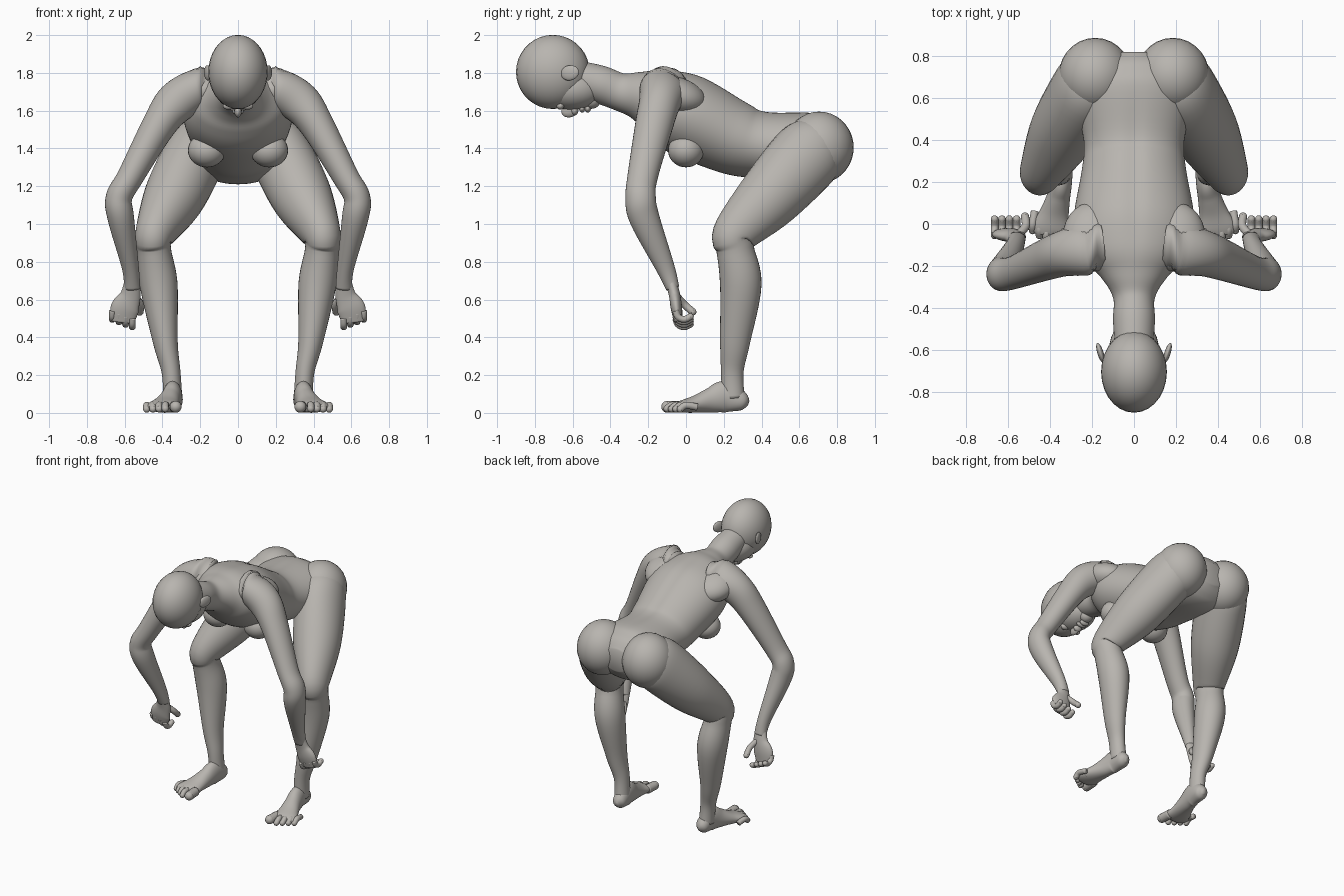
import bpy, bmesh, math
from mathutils import Vector, Matrix

cube = bpy.data.objects.get("Cube")
if cube:
    bpy.data.objects.remove(cube, do_unlink=True)

clay = bpy.data.materials.new("warm grey clay")
clay.use_nodes = True
clay_colour = (.48, .46, .43, 1)
clay.diffuse_color = clay_colour
clay.node_tree.nodes["Principled BSDF"].inputs["Base Color"].default_value = clay_colour


def finish(bm, name):
    """Turn the working mesh into a smooth, coloured object."""
    bmesh.ops.recalc_face_normals(bm, faces=bm.faces)
    for face in bm.faces:
        face.smooth = True
    mesh = bpy.data.meshes.new(name)
    bm.to_mesh(mesh)
    bm.free()
    mesh.materials.append(clay)
    obj = bpy.data.objects.new(name, mesh)
    bpy.context.collection.objects.link(obj)
    return obj


def blend(before, start, end, after, t):
    """Catmull-Rom value between start and end."""
    slope_in, slope_out = (end - before) / 2, (after - start) / 2
    gap = end - start
    return (start + slope_in * t + (3 * gap - 2 * slope_in - slope_out) * t ** 2
            + (slope_in + slope_out - 2 * gap) * t ** 3)


def resample(stations, steps=6):
    """Smooth list of stations that passes through the given ones."""
    padded = [stations[0], *stations, stations[-1]]
    smooth = []
    for window in zip(padded, padded[1:], padded[2:], padded[3:]):
        for step in range(steps):
            smooth.append([blend(*values, step / steps) for values in zip(*window)])
    smooth.append(list(stations[-1]))
    return smooth


def loft(name, stations, side=1, sides=32):
    """Closed tube through (x, y, z, half width, half depth), square to its path."""
    smooth = resample(stations)
    centres = [Vector((side * x, y, z)) for x, y, z, width, depth in smooth]
    bm = bmesh.new()
    rings = []
    for index, (centre, station) in enumerate(zip(centres, smooth)):
        following = centres[min(index + 1, len(centres) - 1)]
        previous = centres[max(index - 1, 0)]
        along = (following - previous).normalized()
        across = (Vector((1, 0, 0)) - along * along.x).normalized()
        wide, deep = across * station[-2], along.cross(across) * station[-1]
        angles = [math.tau * corner / sides for corner in range(sides)]
        rings.append([bm.verts.new(centre + wide * math.cos(angle) + deep * math.sin(angle))
                      for angle in angles])
    for ring, other in zip(rings, rings[1:]):
        for corner in range(sides):
            last = corner - 1
            bm.faces.new((ring[last], ring[corner], other[corner], other[last]))
    bm.faces.new(rings[0])
    bm.faces.new(rings[-1])
    return finish(bm, name)


def blob(name, centre, radii, side=1, tilt=0, turn=0):
    """Ellipsoid, tilted about x and turned about z."""
    x, y, z = centre
    matrix = (Matrix.Translation((side * x, y, z)) @ Matrix.Rotation(side * turn, 4, 'Z')
              @ Matrix.Rotation(tilt, 4, 'X') @ Matrix.Diagonal((*radii, 1)))
    bm = bmesh.new()
    bmesh.ops.create_uvsphere(bm, u_segments=28, v_segments=18, radius=1, matrix=matrix)
    return finish(bm, name)


def digit(name, path, radius, side):
    """Finger or toe with a rounded tip."""
    loft(name, [(*point, radius, radius) for point in path], side, sides=14)
    blob(name + "_tip", path[-1], (radius, radius, radius), side)


# Torso with neck, from the skull to the seat
torso = loft("torso", [
    (0, -.6, 1.78, .09, .09), (0, -.46, 1.74, .1, .1), (0, -.35, 1.7, .1, .1),
    (0, -.25, 1.68, .16, .13), (0, -.15, 1.65, .25, .18), (0, 0, 1.58, .29, .22),
    (0, .25, 1.46, .25, .2), (0, .4, 1.42, .24, .18), (0, .65, 1.4, .29, .19),
    (0, .76, 1.4, .24, .15), (0, .82, 1.4, .1, .08)], sides=72)

# Shallow groove along the spine
for vertex in torso.data.vertices:
    x, y, z = vertex.co
    if -.2 < y < .7 and z > 1.5:
        fade = math.sin(math.pi * (y + .2) / .9)
        vertex.co.z -= .01 * fade * math.exp(-(x / .04) ** 2)

# Head, looking down
blob("cranium", (0, -.705, 1.805), (.157, .195, .196))
blob("face", (0, -.61, 1.715), (.12, .165, .11), tilt=-.05)
blob("chin", (0, -.5, 1.66), (.05, .05, .05))
blob("nose", (0, -.615, 1.6), (.02, .045, .035), tilt=.3)
blob("nostrils", (0, -.59, 1.6), (.03, .02, .025))
blob("upper_lip", (0, -.55, 1.61), (.04, .016, .02))
blob("lower_lip", (0, -.52, 1.61), (.035, .016, .02))

for side, word in ((1, "left_"), (-1, "right_")):
    blob(word + "ear", (.16, -.615, 1.8), (.015, .05, .04), side, tilt=.2, turn=-.3)
    blob(word + "eyelid", (.05, -.665, 1.625), (.03, .02, .02), side)
    blob(word + "breast", (.165, 0, 1.39), (.1, .095, .09), side)
    blob(word + "buttock", (.185, .705, 1.405), (.175, .183, .19), side)
    blob(word + "shoulder_blade", (.19, -.06, 1.68), (.15, .17, .1), side, tilt=-.25)

    # Arm: collar, shoulder, upper arm, elbow, forearm, wrist
    loft(word + "arm", [
        (.15, -.11, 1.7, .1, .13), (.23, -.12, 1.7, .11, .13), (.33, -.14, 1.64, .11, .11),
        (.42, -.17, 1.52, .09, .1), (.57, -.23, 1.25, .07, .08), (.63, -.24, 1.14, .07, .08),
        (.62, -.22, 1.03, .07, .08), (.57, -.11, .77, .045, .05),
        (.56, -.07, .66, .043, .035)], side)

    # Hand with curled fingers
    loft(word + "palm", [
        (.56, -.08, .7, .04, .03), (.57, -.06, .62, .055, .03), (.6, -.05, .55, .075, .03),
        (.61, -.04, .48, .06, .02)], side)
    first_knuckle, last_knuckle = Vector((.56, -.01, .5)), Vector((.665, -.01, .54))
    for number in range(4):
        curl_centre = first_knuckle.lerp(last_knuckle, number / 3)
        curl = [curl_centre - .045 * Vector((0, math.cos(angle), math.sin(angle)))
                for angle in (0, .8, 1.6, 2.4)]
        digit(word + "finger", curl, .018, side)
    digit(word + "thumb", [(.55, -.05, .62), (.517, -.01, .575), (.52, .035, .535)], .02, side)

    # Leg: hip, thigh, knee, calf, shin, ankle
    loft(word + "leg", [
        (.19, .72, 1.43, .15, .15), (.23, .64, 1.36, .165, .19), (.34, .44, 1.14, .16, .17),
        (.44, .26, .95, .105, .12), (.445, .26, .87, .09, .1), (.42, .29, .68, .1, .11),
        (.385, .26, .38, .066, .08), (.355, .245, .22, .05, .06),
        (.345, .25, .08, .05, .06)], side)
    blob(word + "kneecap", (.45, .23, .96), (.08, .075, .095), side)

    # Foot, from heel to ball
    loft(word + "foot", [
        (.336, .33, .05, .01, .015), (.34, .3, .06, .045, .05), (.345, .21, .085, .05, .084),
        (.36, .13, .066, .056, .066), (.38, .05, .046, .07, .046),
        (.397, -.02, .034, .088, .033), (.4, -.05, .03, .07, .024)], side)

    # Toes, shorter towards the outside
    digit(word + "big_toe", [(.335, -.02, .033), (.33, -.1, .032)], .031, side)
    inner_toe, outer_toe = Vector((.385, -.1, .022)), Vector((.483, -.03, .02))
    for number in range(4):
        tip = inner_toe.lerp(outer_toe, number / 3)
        middle, base = tip + Vector((0, .03, .02)), tip + Vector((-.01, .09, .01))
        digit(word + "toe", [base, middle, tip], .019, side)
